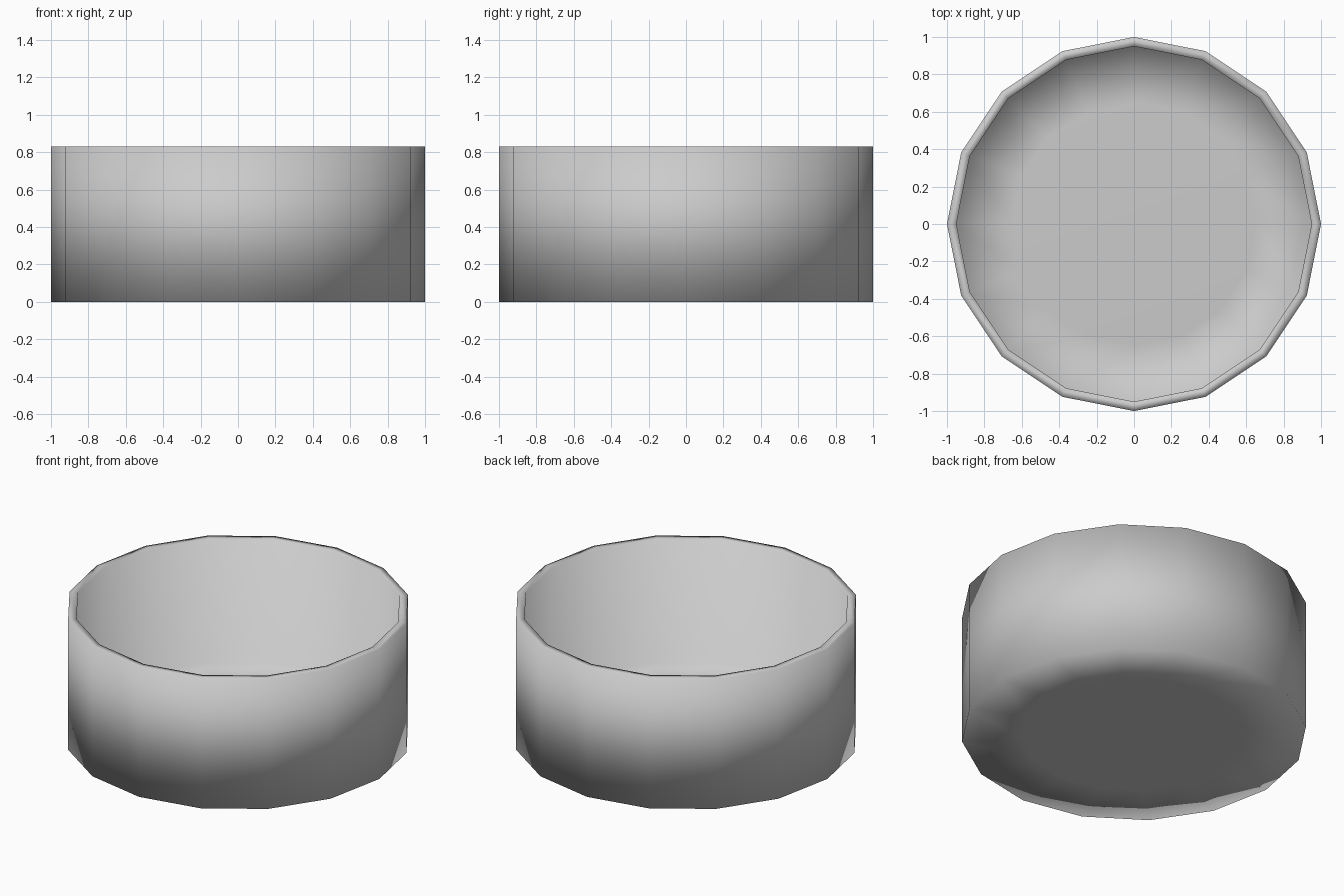
import bpy, bmesh
from math import cos, sin, pi

if "Cube" in bpy.data.objects:
    bpy.data.objects.remove(bpy.data.objects["Cube"])

SIDES = 16

# Profile of the open tub as (radius, height): outer base, wall, rim, inner floor
profile = [(0.65, 0.0), (1.0, 0.0), (1.0, 0.83),
           (0.95, 0.83), (0.96, 0.04), (0.65, 0.05)]

bm = bmesh.new()
rings = [[bm.verts.new((r * cos(2 * pi * i / SIDES), r * sin(2 * pi * i / SIDES), z))
          for i in range(SIDES)] for r, z in profile]

# Join neighbouring rings
for low, high in zip(rings, rings[1:]):
    for i in range(SIDES):
        j = (i + 1) % SIDES
        bm.faces.new((low[i], low[j], high[j], high[i]))

# Underside and inner floor
bm.faces.new(rings[0][::-1])
bm.faces.new(rings[-1])

bmesh.ops.recalc_face_normals(bm, faces=bm.faces[:])
for f in bm.faces:
    f.smooth = True

mesh = bpy.data.meshes.new("round_tub")
bm.to_mesh(mesh)
bm.free()
tub = bpy.data.objects.new("round_tub", mesh)
bpy.context.collection.objects.link(tub)
